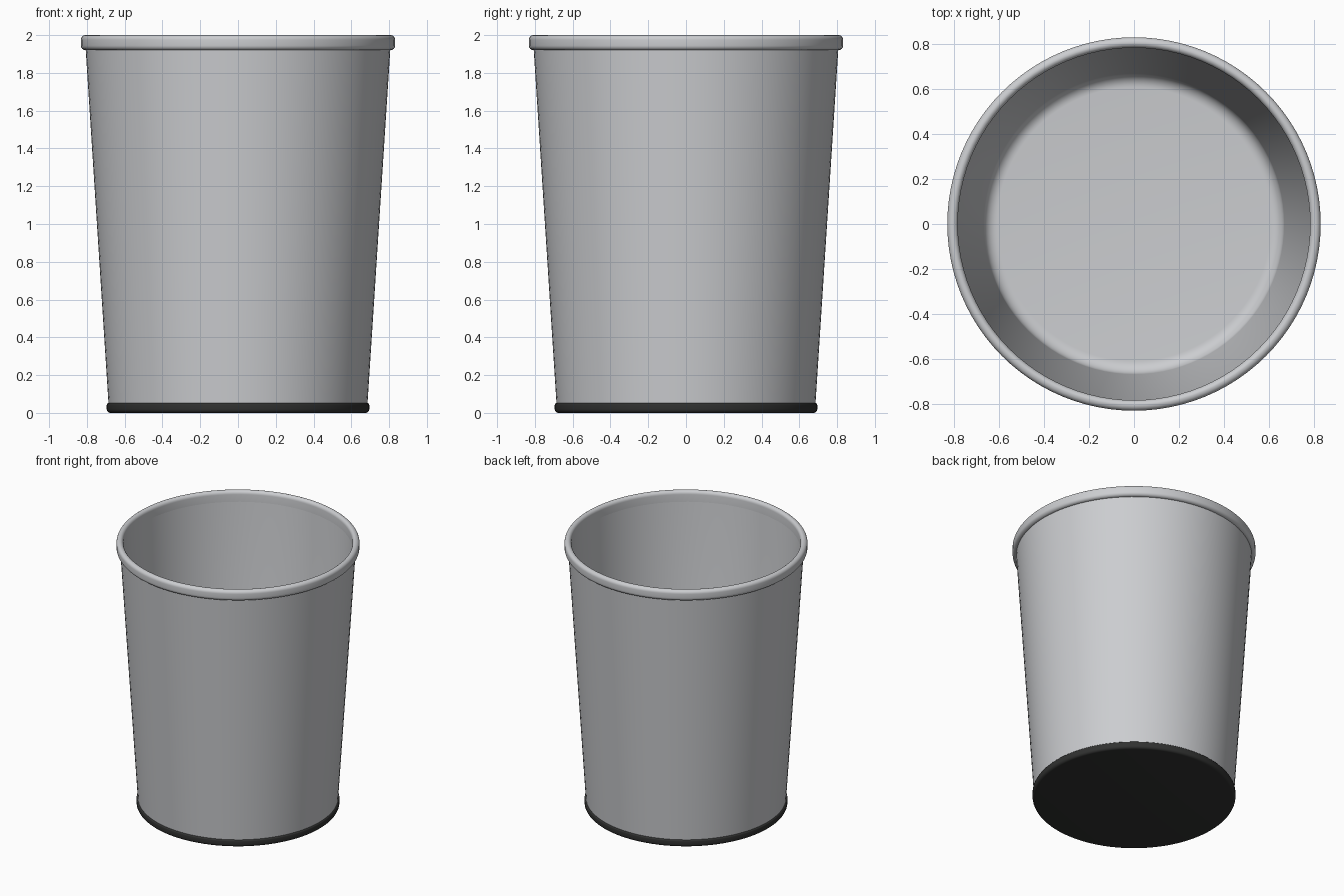
import bpy, bmesh, math

if "Cube" in bpy.data.objects:
    bpy.data.objects.remove(bpy.data.objects["Cube"])

SEGMENTS = 96


def material(name, color):
    m = bpy.data.materials.new(name)
    m.diffuse_color = (*color, 1.0)
    m.use_nodes = True
    m.node_tree.nodes["Principled BSDF"].inputs["Base Color"].default_value = m.diffuse_color
    return m


def arc(r, z, rad_r, rad_z, start, end, steps):
    """Points of an elliptical arc in the (radius, height) plane, angles in degrees."""
    pts = []
    for i in range(steps + 1):
        a = math.radians(start + (end - start) * i / steps)
        pts.append((r + rad_r * math.cos(a), z + rad_z * math.sin(a)))
    return pts


def lathe(name, profile, mat, closed=False):
    """Revolve a (radius, height) profile around z."""
    bm = bmesh.new()
    verts = [bm.verts.new((r, 0, z)) for r, z in profile]
    pairs = list(zip(verts, verts[1:]))
    if closed:
        pairs.append((verts[-1], verts[0]))
    edges = [bm.edges.new(p) for p in pairs]
    bmesh.ops.spin(bm, geom=verts + edges, cent=(0, 0, 0), axis=(0, 0, 1),
                   angle=math.tau, steps=SEGMENTS, use_duplicate=False)
    bmesh.ops.remove_doubles(bm, verts=bm.verts, dist=1e-4)
    bmesh.ops.recalc_face_normals(bm, faces=bm.faces)
    mesh = bpy.data.meshes.new(name)
    bm.to_mesh(mesh)
    bm.free()
    mesh.materials.append(mat)
    obj = bpy.data.objects.new(name, mesh)
    bpy.context.collection.objects.link(obj)
    bpy.context.view_layer.objects.active = obj
    obj.select_set(True)
    bpy.ops.object.shade_smooth_by_angle(angle=math.radians(35))
    obj.select_set(False)
    return obj


metal = material("light grey metal", (0.60, 0.61, 0.63))
rubber = material("dark grey rubber", (0.03, 0.031, 0.03))

# Tapered bin wall with a rounded inside corner and a flat floor
lathe("bin_body",
      [(0, 0.04), (0.685, 0.04), (0.808, 1.95), (0.787, 1.95)]
      + arc(0.61, 0.13, 0.06, 0.06, -4, -90, 8) + [(0, 0.07)], metal)

# Rolled rim: rounded bead around the top edge
lathe("rolled_rim",
      arc(0.807, 1.975, 0.025, 0.025, 0, 90, 6)
      + arc(0.807, 1.975, 0.022, 0.025, 100, 180, 5)
      + [(0.785, 1.92)]
      + arc(0.807, 1.945, 0.025, 0.025, -90, 0, 6), metal, closed=True)

# Dark foot ring and underside
lathe("base_pad",
      [(0, 0)] + arc(0.675, 0.02, 0.02, 0.02, -90, 0, 5)
      + arc(0.683, 0.042, 0.012, 0.011, 0, 90, 4) + [(0, 0.053)], rubber)
